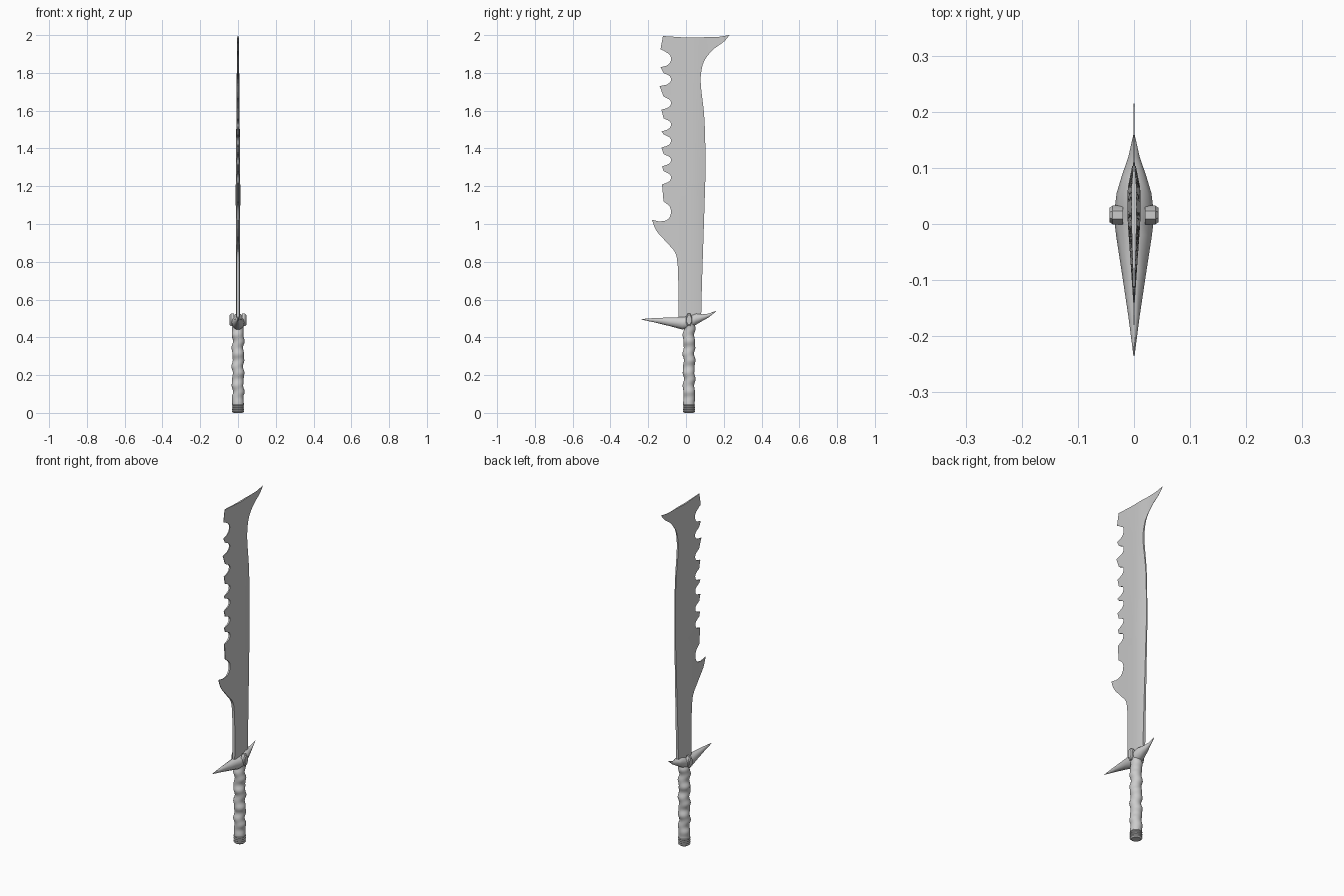
import bpy, bmesh, math
from mathutils import Vector

if "Cube" in bpy.data.objects:
    bpy.data.objects.remove(bpy.data.objects["Cube"])


def finish(name, bm, angle=35):
    bmesh.ops.recalc_face_normals(bm, faces=bm.faces[:])
    me = bpy.data.meshes.new(name)
    bm.to_mesh(me)
    bm.free()
    ob = bpy.data.objects.new(name, me)
    bpy.context.collection.objects.link(ob)
    bpy.ops.object.select_all(action='DESELECT')
    ob.select_set(True)
    bpy.context.view_layer.objects.active = ob
    bpy.ops.object.shade_smooth_by_angle(angle=math.radians(angle))
    return ob


def interp(table, v):
    for (a, fa), (b, fb) in zip(table, table[1:]):
        if v <= b:
            return fa + (fb - fa) * max(0, (v - a) / (b - a))
    return table[-1][1]


def smooth(pts, n=4):
    """Catmull-Rom through the points."""
    p = [Vector(q) for q in [pts[0]] + pts + [pts[-1]]]
    out = []
    for a, b, c, d in zip(p, p[1:], p[2:], p[3:]):
        for i in range(n):
            t = i / n
            out.append(0.5 * (2 * b + (c - a) * t + (2 * a - 5 * b + 4 * c - d) * t * t
                              + (3 * b - a - 3 * c + d) * t ** 3))
    return [tuple(v) for v in out] + [pts[-1]]


def loft(rings):
    bm = bmesh.new()
    loops = [[bm.verts.new(co) for co in r] for r in rings]
    n = len(loops[0])
    for a, b in zip(loops, loops[1:]):
        for i in range(n):
            bm.faces.new((a[i], a[(i + 1) % n], b[(i + 1) % n], b[i]))
    bm.faces.new(loops[0])
    bm.faces.new(loops[-1])
    return bm


# Blade outline (y, z): cutting edge with flared tip
outline = smooth([(0.08, 0.5), (0.085, 0.7), (0.098, 1.1), (0.103, 1.3), (0.098, 1.55),
                  (0.08, 1.72), (0.079, 1.79), (0.095, 1.86), (0.14, 1.92), (0.2, 1.965), (0.23, 2.0)])
outline += [(0.17, 1.99), (0.0, 1.987), (-0.122, 1.995)]
# Saw teeth: tip y, tip z, lower corner z, next tip z
teeth = [(-0.135, 1.925, 1.918, 1.835), (-0.135, 1.83, 1.80, 1.735), (-0.14, 1.73, 1.675, 1.61),
         (-0.13, 1.605, 1.56, 1.495), (-0.13, 1.49, 1.475, 1.41), (-0.13, 1.405, 1.37, 1.31),
         (-0.127, 1.305, 1.28, 1.215), (-0.127, 1.21, 1.12, 1.015)]
for y, z, low, nxt in teeth:
    h = low - nxt
    outline += [(y, z), (-0.119, low)]
    outline += smooth([(-0.106, low - 0.1 * h), (-0.087, low - 0.25 * h), (-0.079, low - 0.5 * h),
                       (-0.086, low - 0.8 * h), (-0.105, low - 0.97 * h)], 2)
# Large spur and straight root of the spine
outline += [(-0.14, 1.013)]
outline += smooth([(-0.18, 1.022), (-0.157, 0.965), (-0.10, 0.90), (-0.058, 0.85),
                   (-0.045, 0.79), (-0.041, 0.70), (-0.041, 0.5)])

# Blade: solid outline, cut into strips and thinned towards its edges
thick = [(-0.18, 0.001), (-0.13, 0.002), (-0.07, 0.006), (0, 0.011), (0.03, 0.012),
         (0.065, 0.011), (0.105, 0.003), (0.13, 0.0015), (0.23, 0.001)]
taper = [(0.5, 0.95), (1.2, 1.0), (1.6, 0.7), (2.0, 0.4)]
bm = bmesh.new()
face = bm.faces.new([bm.verts.new((-1, y, z)) for y, z in outline])
new = bmesh.ops.extrude_face_region(bm, geom=[face])['geom']
for v in new:
    if isinstance(v, bmesh.types.BMVert):
        v.co.x = 1
bmesh.ops.triangulate(bm, faces=[f for f in bm.faces if len(f.verts) > 4])
cuts = [((0, y, 0), (0, 1, 0)) for y, _ in thick[1:-1]] + [((0, 0, z), (0, 0, 1)) for z, _ in taper[1:-1]]
for co, no in cuts:
    bmesh.ops.bisect_plane(bm, geom=bm.verts[:] + bm.edges[:] + bm.faces[:], dist=1e-5,
                           plane_co=co, plane_no=no)
for v in bm.verts:
    v.co.x = math.copysign(interp(thick, v.co.y) * interp(taper, v.co.z), v.co.x)
finish("blade", bm, 25)

# Guard: pointed crossbar, stations of y, bottom z, top z, half width
stations = [(-0.235, 0.494, 0.497, 0.001), (-0.165, 0.478, 0.503, 0.010), (-0.085, 0.458, 0.506, 0.022),
            (-0.02, 0.440, 0.509, 0.032), (0.015, 0.445, 0.513, 0.036), (0.055, 0.466, 0.528, 0.031),
            (0.085, 0.485, 0.523, 0.022), (0.12, 0.505, 0.526, 0.010), (0.16, 0.538, 0.541, 0.001)]
rings = []
for y, lo, hi, w in stations:
    m, h = (lo + hi) / 2, (hi - lo) / 2
    rings.append([(w * math.cos(k * math.pi / 5), y, m + h * math.sin(k * math.pi / 5 )) for k in range(10)])
finish("guard", loft(rings), 40)

# Studs on both cheeks of the guard
for side, label in ((-1, "left"), (1, "right")):
    rings = []
    for x, s in ((0.02, 1.0), (0.038, 1.0), (0.044, 0.75)):
        rings.append([(side * x, 0.016 + s * 0.018 * math.cos((k + .5) * math.pi / 4),
                       0.492 + s * 0.036 * math.sin((k + .5) * math.pi / 4)) for k in range(8)])
    finish("guard_stud_" + label, loft(rings), 30)

# Grip: lumpy wrapped handle
rings = []
for i in range(49):
    z = 0.04 + 0.43 * i / 48
    amp = 0.003 * min(1, (z - 0.04) / 0.06)
    ring = []
    for k in range(20):
        a = k * math.tau / 20
        r = 0.0305 + amp * (math.sin(z * 70 + a) + 0.6 * math.sin(z * 118 - a + 1))
        ring.append((r * math.cos(a), 0.016 + r * math.sin(a), z))
    rings.append(ring)
finish("grip", loft(rings), 50)

# Pommel: stacked rings at the foot
profile = [(0.024, 0.0)]
for i in range(4):
    z = 0.004 + i * 0.011
    profile += [(0.029, z), (0.0325, z + 0.003), (0.0325, z + 0.006), (0.029, z + 0.009)]
rings = [[(r * math.cos(k * math.tau / 20), 0.016 + r * math.sin(k * math.tau / 20), z)
          for k in range(20)] for r, z in profile]
finish("pommel", loft(rings), 30)
